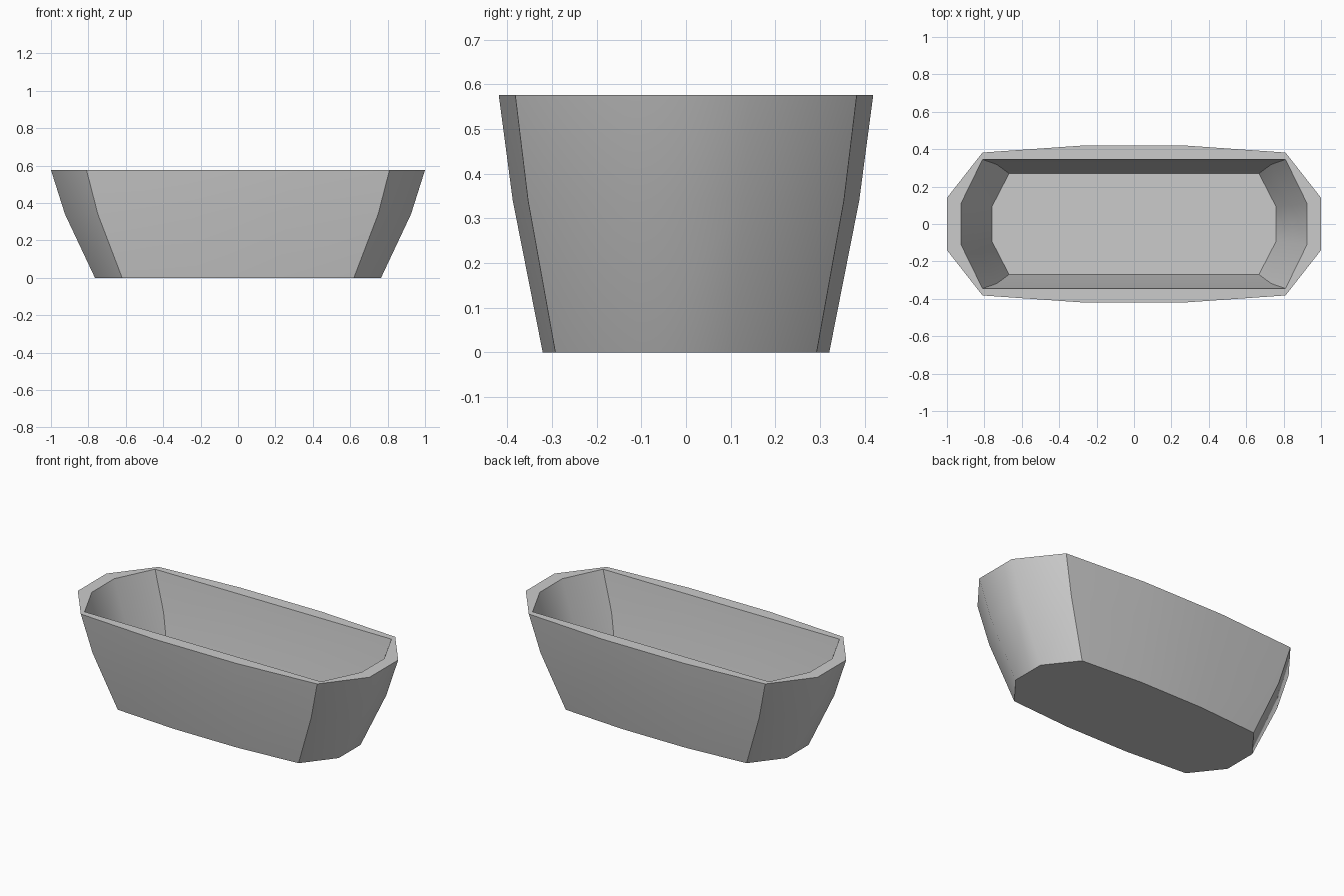
import bpy, bmesh, math

if "Cube" in bpy.data.objects:
    bpy.data.objects.remove(bpy.data.objects["Cube"])

# Quarter outlines of the rim, mirrored into full loops
OUTER = [(1.0, 0.14), (0.81, 0.382), (0.28, 0.419)]
INNER_TOP = [(0.925, 0.11), (0.81, 0.345), (0.27, 0.345)]
INNER_MID = [(0.845, 0.10), (0.733, 0.318), (0.245, 0.318)]
INNER_FLOOR = [(0.76, 0.092), (0.668, 0.27), (0.225, 0.27)]


def full_loop(quarter):
    half = quarter + [(-x, y) for x, y in reversed(quarter)]
    return half + [(-x, -y) for x, y in half]


def add_ring(bm, quarter, z, scale=1.0):
    return [bm.verts.new((x * scale, y * scale, z)) for x, y in full_loop(quarter)]


bm = bmesh.new()
# Outer wall from base to rim, then the inner wall down to the floor
rings = [
    add_ring(bm, OUTER, 0.0, 0.765),
    add_ring(bm, OUTER, 0.34, 0.925),
    add_ring(bm, OUTER, 0.576),
    add_ring(bm, INNER_TOP, 0.576),
    add_ring(bm, INNER_MID, 0.34),
    add_ring(bm, INNER_FLOOR, 0.08),
]
for a, b in zip(rings, rings[1:]):
    n = len(a)
    for i in range(n):
        j = (i + 1) % n
        bm.faces.new((a[i], a[j], b[j], b[i]))
# Underside and inner floor
bm.faces.new(list(reversed(rings[0])))
bm.faces.new(rings[-1])
bmesh.ops.recalc_face_normals(bm, faces=bm.faces)

mesh = bpy.data.meshes.new("tub")
bm.to_mesh(mesh)
bm.free()
tub = bpy.data.objects.new("tub", mesh)
bpy.context.collection.objects.link(tub)

# Darker grey finish
grey = bpy.data.materials.new("grey")
grey.diffuse_color = (0.56, 0.56, 0.56, 1.0)
grey.use_nodes = True
grey.node_tree.nodes["Principled BSDF"].inputs["Base Color"].default_value = grey.diffuse_color
mesh.materials.append(grey)

# Smooth ends, sharp corners
bpy.context.view_layer.objects.active = tub
tub.select_set(True)
bpy.ops.object.shade_smooth_by_angle(angle=math.radians(40))
